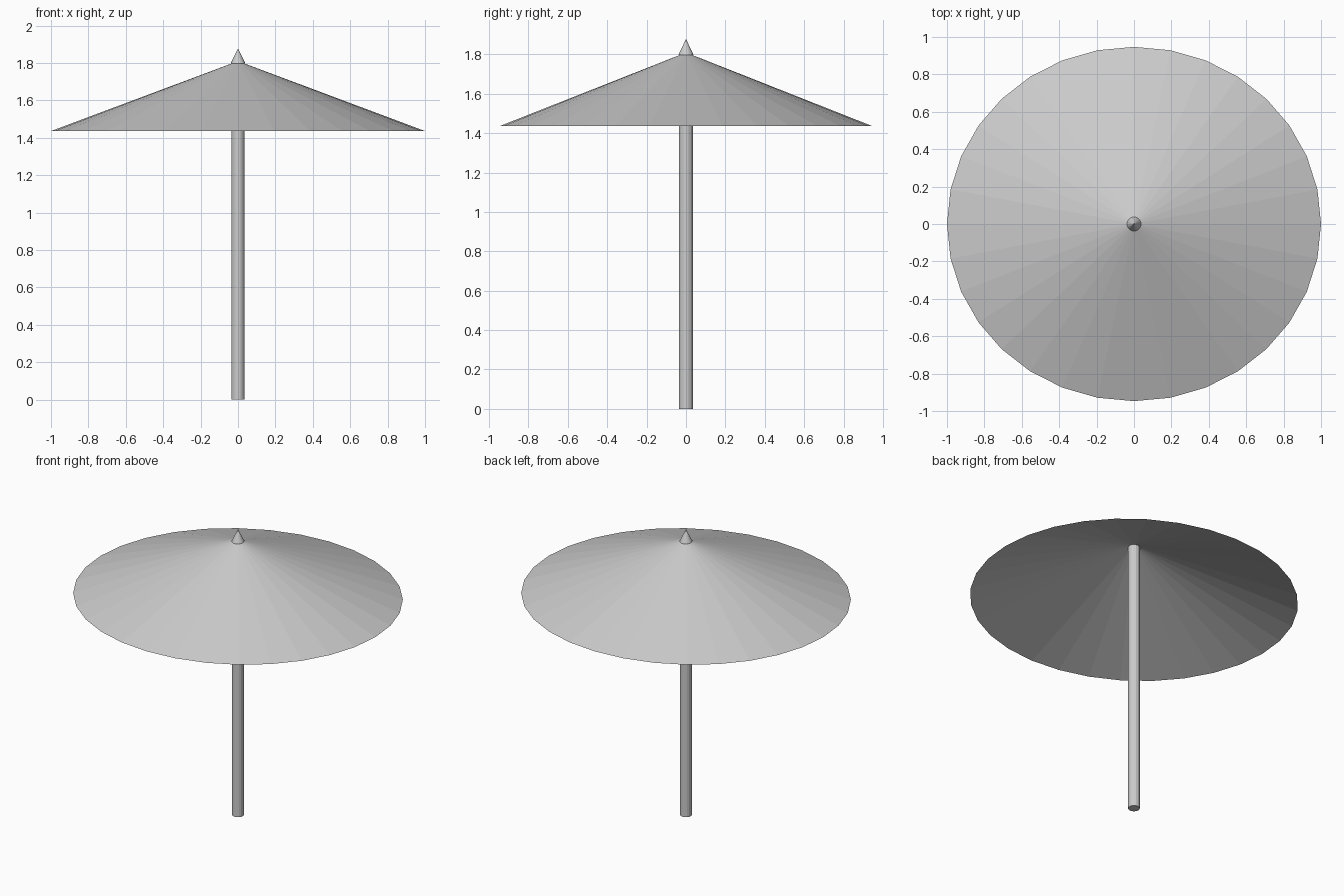
import bpy

if "Cube" in bpy.data.objects:
    bpy.data.objects.remove(bpy.data.objects["Cube"])


def tapered(name, sides, r_low, r_high, z_low, z_high, fill='NGON'):
    """Upright cone or cylinder between two heights."""
    bpy.ops.mesh.primitive_cone_add(
        vertices=sides, radius1=r_low, radius2=r_high,
        depth=z_high - z_low, end_fill_type=fill,
        location=(0, 0, (z_low + z_high) / 2))
    ob = bpy.context.object
    ob.name = name
    return ob


# Pole, just breaking through the canopy peak
tapered("pole", 16, 0.035, 0.035, 0.0, 1.803)

# Open canopy sheet, slightly narrower front to back
canopy = tapered("canopy", 32, 1.0, 0.0, 1.436, 1.81, fill='NOTHING')
canopy.scale.y = 0.947

# Pointed finial on top
tapered("finial", 16, 0.038, 0.0, 1.80, 1.878)
